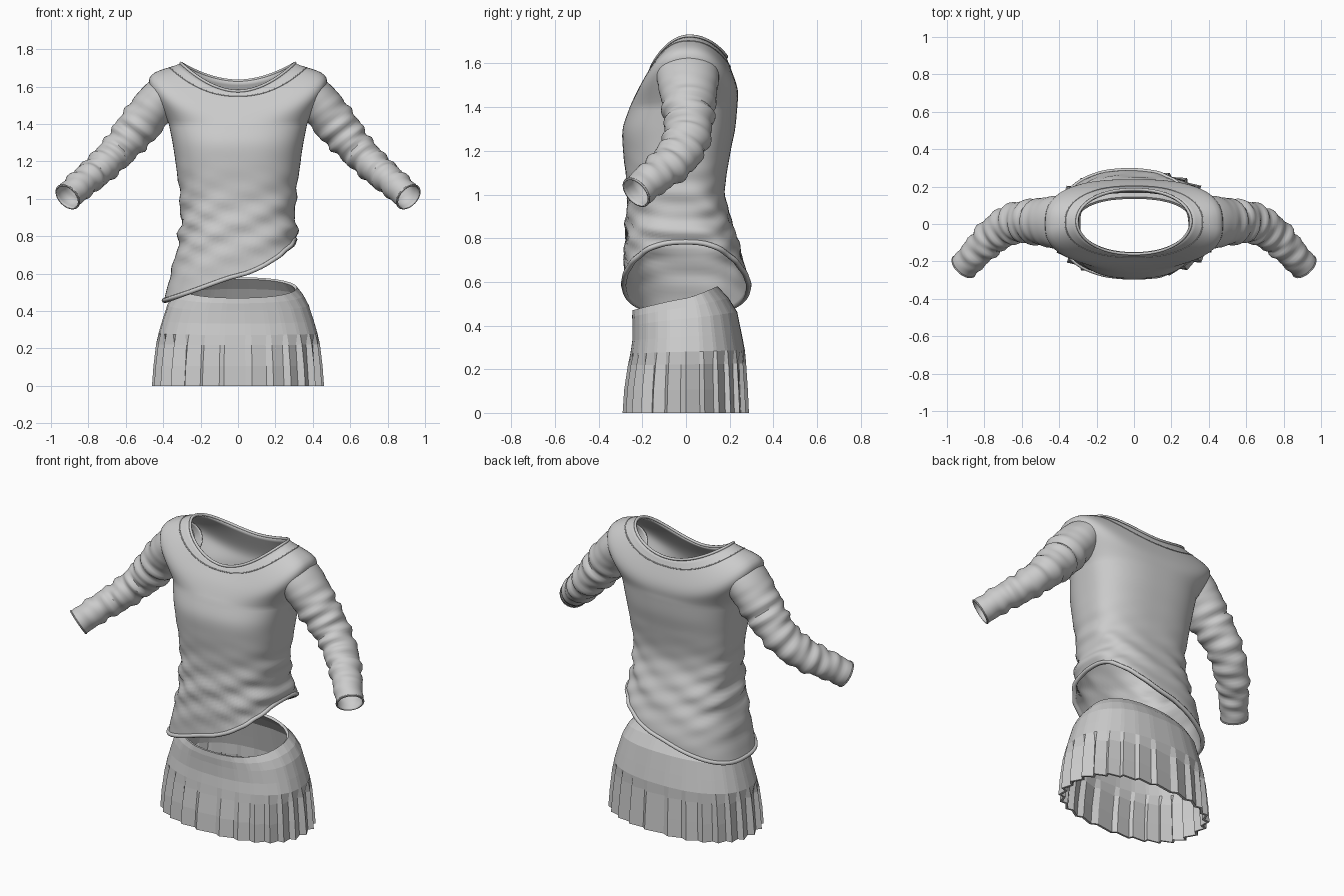
import bpy, bmesh, math
from mathutils import Vector

old = bpy.data.objects.get("Cube")
if old:
    bpy.data.objects.remove(old, do_unlink=True)

cloth = bpy.data.materials.new("grey_cloth")
cloth.use_nodes = True
GREY = (0.6, 0.6, 0.6, 1)
cloth.diffuse_color = GREY
cloth.node_tree.nodes["Principled BSDF"].inputs["Base Color"].default_value = GREY
TAU = math.tau


def spline(rows, t):
    """Smooth value of a table whose first column is the rising parameter."""
    t = min(max(t, rows[0][0]), rows[-1][0])
    i = 0
    while i < len(rows) - 2 and t > rows[i + 1][0]:
        i += 1
    a, b = rows[i], rows[i + 1]
    p, q = rows[max(i - 1, 0)], rows[min(i + 2, len(rows) - 1)]
    f = (t - a[0]) / (b[0] - a[0])
    out = []
    for k in range(1, len(a)):
        span = b[0] - a[0]
        m0 = (b[k] - p[k]) / (b[0] - p[0]) * span
        m1 = (q[k] - a[k]) / (q[0] - a[0]) * span
        d = b[k] - a[k]
        out.append(a[k] + f * (m0 + f * (3 * d - 2 * m0 - m1 + f * (m0 + m1 - 2 * d))))
    return out


def power(v, e):
    return math.copysign(abs(v) ** e, v)


def loft(name, rings, thickness, smooth=True, drop=None):
    """Skin closed rings of points and give the cloth a thickness."""
    bm = bmesh.new()
    loops = [[bm.verts.new(p) for p in ring] for ring in rings]
    n = len(loops[0])
    for lo, hi in zip(loops, loops[1:]):
        for i in range(n):
            j = (i + 1) % n
            bm.faces.new((lo[i], lo[j], hi[j], hi[i]))
    if drop:
        gone = [f for f in bm.faces if drop(f.calc_center_median())]
        bmesh.ops.delete(bm, geom=gone, context='FACES')
    mesh = bpy.data.meshes.new(name)
    bm.to_mesh(mesh)
    bm.free()
    return finish(name, mesh, smooth, thickness)


def finish(name, data, smooth, thickness=0):
    ob = bpy.data.objects.new(name, data)
    bpy.context.collection.objects.link(ob)
    data.materials.append(cloth)
    if thickness:
        mod = ob.modifiers.new("thickness", 'SOLIDIFY')
        mod.thickness, mod.offset = thickness, -1
    if smooth and ob.type == 'MESH':
        bpy.ops.object.select_all(action='DESELECT')
        ob.select_set(True)
        bpy.context.view_layer.objects.active = ob
        bpy.ops.object.shade_smooth_by_angle(angle=math.radians(45))
    return ob


def trim(name, points, radius):
    """Rolled seam that follows a closed edge."""
    cu = bpy.data.curves.new(name, 'CURVE')
    cu.dimensions, cu.bevel_depth, cu.bevel_resolution = '3D', radius, 2
    sp = cu.splines.new('POLY')
    sp.points.add(len(points) - 1)
    for pt, co in zip(sp.points, points):
        pt.co = (*co, 1)
    sp.use_cyclic_u = True
    return finish(name, cu, True)


# Shirt: height, half width, front depth, back depth
BODY = [(0.44, 0.40, 0.28, 0.285), (0.60, 0.36, 0.285, 0.285), (0.80, 0.315, 0.28, 0.235),
        (1.00, 0.31, 0.27, 0.18), (1.20, 0.335, 0.288, 0.205), (1.30, 0.35, 0.29, 0.225),
        (1.40, 0.37, 0.258, 0.235)]
SEG = 96


def body_point(a, s):
    c, sn = math.cos(a), math.sin(a)
    hem = 0.58 + 0.165 * c + 0.03 * c * c
    z = hem + s * (1.40 - hem)
    w, f, b = spline(BODY, z)
    # slanting folds gathered around the waist
    mask = math.exp(-((z - 0.84) / 0.2) ** 2) * (0.6 + 0.4 * c * c)
    fold = mask * (0.009 * math.sin(40 * z - 7 * c + 2 * sn) + 0.006 * math.sin(67 * z + 9 * c))
    k = 1 + fold / 0.3
    return Vector((w * k * power(c, 0.8), (b if sn > 0 else f) * k * power(sn, 0.75), z))


def neck_point(a):
    c, sn = math.cos(a), math.sin(a)
    low = 1.63 if sn > 0 else 1.575
    return Vector((0.305 * power(c, 0.9), 0.015 + (0.17 if sn > 0 else 0.175) * sn,
                   low + (1.725 - low) * abs(c) ** 1.7))


def shoulder_point(a, s):
    c, sn = math.cos(a), math.sin(a)
    base, neck = body_point(a, 1), neck_point(a)
    mid = Vector((0.475 * power(c, 0.75), (0.235 if sn > 0 else 0.215) * power(sn, 0.75),
                  1.49 + 0.15 * c * c))
    rows = [(0, *base), (0.55, *mid), (1, *neck)]
    return Vector(spline(rows, s))


def in_armhole(p):
    return abs(p.x) > 0.36 and (p.y / 0.11) ** 2 + ((p.z - 1.51) / 0.08) ** 2 < 1


angles = [TAU * i / SEG for i in range(SEG)]
rings = [[body_point(a, i / 44) for a in angles] for i in range(45)]
rings += [[shoulder_point(a, i / 16) for a in angles] for i in range(1, 17)]
loft("shirt_body", rings, 0.012, drop=in_armhole)
trim("shirt_hem", [body_point(a, 0.012) for a in angles], 0.012)
trim("neck_edge", [neck_point(a) for a in angles], 0.008)
trim("neck_seam", [shoulder_point(a, 0.86) for a in angles], 0.003)

# Sleeves: parameter, centre, radius across the depth, radius across the height
ARM = [(0, 0.37, 0.005, 1.575, 0.145, 0.105), (0.12, 0.43, 0.01, 1.515, 0.14, 0.112),
       (0.3, 0.53, 0.012, 1.39, 0.118, 0.112), (0.5, 0.64, 0.005, 1.26, 0.105, 0.094),
       (0.68, 0.745, -0.055, 1.155, 0.098, 0.085), (0.84, 0.83, -0.14, 1.085, 0.085, 0.078),
       (1, 0.913, -0.23, 1.008, 0.075, 0.075)]


def sleeve_ring(t, side):
    x, y, z, ry, rz = spline(ARM, t)
    e = 0.02
    t0, t1 = max(t - e, 0), min(t + e, 1)
    axis = (Vector(spline(ARM, t1)[:3]) - Vector(spline(ARM, t0)[:3])).normalized()
    u = Vector((0, 1, 0))
    u = (u - axis * u.dot(axis)).normalized()
    v = axis.cross(u)
    ring = []
    for i in range(40):
        a = TAU * i / 40
        mask = min(1, max(0, (t - 0.12) * 5)) * min(1, (1 - t) * 9)
        fold = 1 + mask * (0.055 * math.sin(52 * t + 1.5 * math.cos(a))
                           + 0.045 * math.sin(81 * t - 2 * math.sin(a + 1)))
        p = Vector((x, y, z)) + fold * (u * ry * math.cos(a) + v * rz * math.sin(a))
        ring.append(Vector((side * p.x, p.y, p.z)))
    return ring if side > 0 else ring[::-1]


for side, label in ((1, "left"), (-1, "right")):
    loft(label + "_sleeve", [sleeve_ring(i / 60, side) for i in range(61)], 0.006)
    trim(label + "_cuff_edge", sleeve_ring(0.995, side), 0.004)

# Skirt: height share, half width, front depth, back depth, pleat depth
SKIRT = [(0, 0.46, 0.292, 0.29, 0.022), (0.2, 0.452, 0.285, 0.285, 0.022),
         (0.42, 0.438, 0.268, 0.277, 0.018), (0.53, 0.425, 0.255, 0.27, 0),
         (0.66, 0.405, 0.246, 0.255, 0), (0.82, 0.378, 0.245, 0.235, 0),
         (0.92, 0.35, 0.247, 0.195, 0), (1, 0.315, 0.245, 0.145, 0)]
PLEATS = 26


def skirt_ring(row):
    share, w, f, b, depth = row
    ring = []
    for i in range(PLEATS * 2):
        a = TAU * (i // 2 + (0.75 if i % 2 else 0)) / PLEATS
        c, sn = math.cos(a), math.sin(a)
        k = 1 - (depth / 0.35 if i % 2 else 0)
        top = 0.525 + 0.055 * sn
        z = share * (0.53 + (top - 0.53) * share ** 2)
        ring.append((w * k * power(c, 0.85), (b if sn > 0 else f) * k * power(sn, 0.85), z))
    return ring


loft("pleated_skirt", [skirt_ring(r) for r in SKIRT], 0.015, smooth=False)
